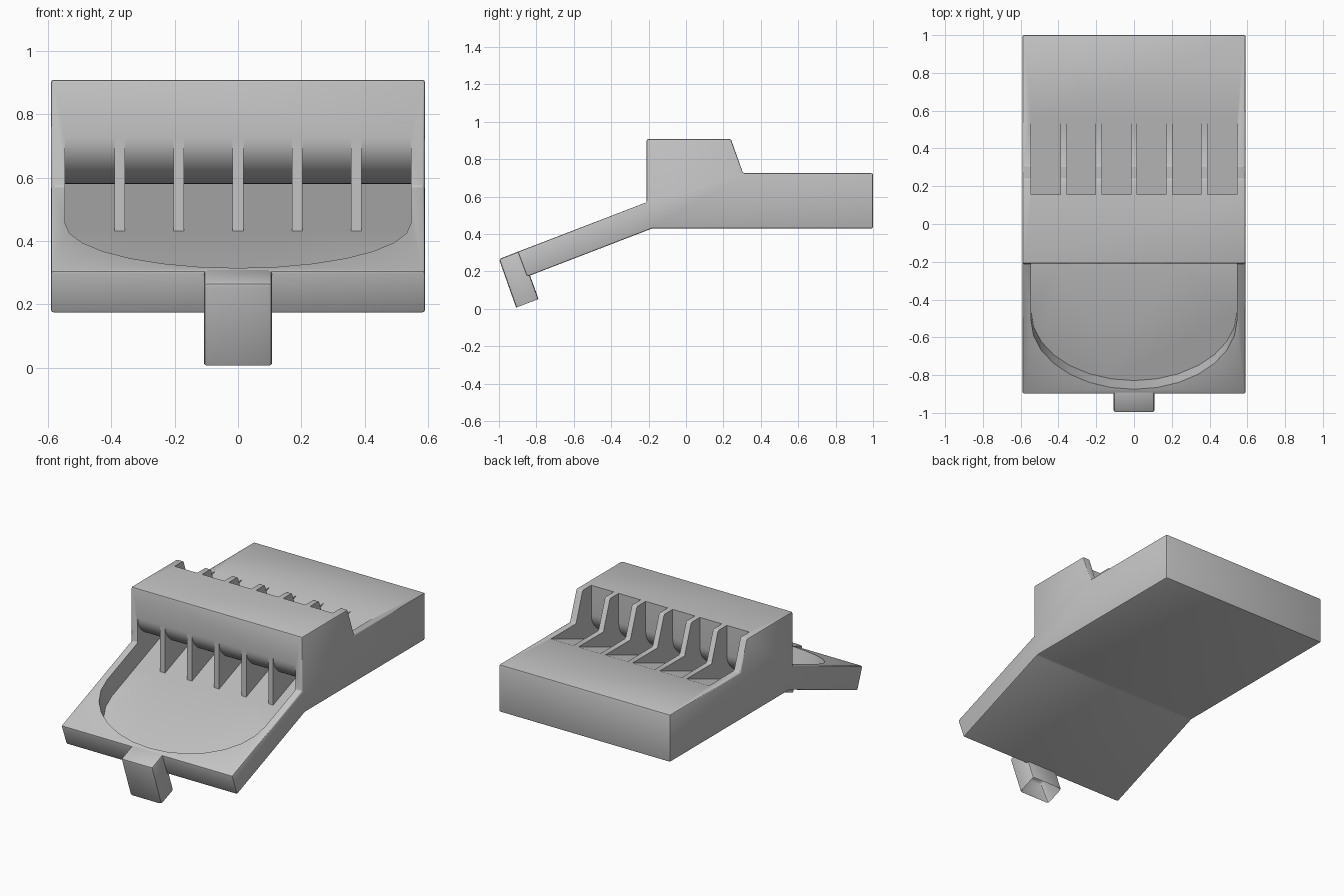
import bpy, bmesh, math
from mathutils import Vector

if "Cube" in bpy.data.objects:
    bpy.data.objects.remove(bpy.data.objects["Cube"])

SLOPE = 0.384                                   # ramp rise per unit of y
NORMAL = Vector((0, -SLOPE, 1)).normalized()    # ramp surface normal
FRONT = -0.21                                   # front wall of the bridge
INNER = 0.545                                   # half width of the tray

grey = bpy.data.materials.new("plain_grey")
grey.diffuse_color = (0.55, 0.55, 0.55, 1)
grey.use_nodes = True
grey.node_tree.nodes["Principled BSDF"].inputs["Base Color"].default_value = grey.diffuse_color


def new_object(name, bm):
    bmesh.ops.recalc_face_normals(bm, faces=bm.faces)
    mesh = bpy.data.meshes.new(name)
    bm.to_mesh(mesh)
    bm.free()
    mesh.materials.append(grey)
    obj = bpy.data.objects.new(name, mesh)
    bpy.context.collection.objects.link(obj)
    return obj


def prism(bm, lower, upper):
    """Solid between two matching loops of points."""
    a = [bm.verts.new(p) for p in lower]
    b = [bm.verts.new(p) for p in upper]
    bm.faces.new(a)
    bm.faces.new(b[::-1])
    n = len(a)
    for i in range(n):
        j = (i + 1) % n
        bm.faces.new((a[i], b[i], b[j], a[j]))


def extrude_x(bm, profile, x0, x1):
    prism(bm, [(x0, y, z) for y, z in profile], [(x1, y, z) for y, z in profile])


def apply_mod(obj, kind, **settings):
    mod = obj.modifiers.new(kind.lower(), kind)
    for key, value in settings.items():
        setattr(mod, key, value)
    bpy.ops.object.select_all(action='DESELECT')
    obj.select_set(True)
    bpy.context.view_layer.objects.active = obj
    bpy.ops.object.modifier_apply(modifier=mod.name)


def bevel(obj, width):
    apply_mod(obj, 'BEVEL', width=width, segments=2,
              limit_method='ANGLE', angle_limit=math.radians(15))


def smooth(obj):
    bpy.ops.object.select_all(action='DESELECT')
    obj.select_set(True)
    bpy.context.view_layer.objects.active = obj
    bpy.ops.object.shade_smooth_by_angle(angle=math.radians(35))


def floor_z(y):
    return 0.432 + SLOPE * (y - FRONT)


def rim_z(y):
    return 0.57 + SLOPE * (y - FRONT)


# Solid body with ramp, bridge and rear platform
bm = bmesh.new()
extrude_x(bm, [(FRONT, 0.908), (0.24, 0.908), (0.305, 0.725), (1, 0.725), (1, 0.43),
               (-0.18, 0.43), (-0.85, 0.172), (-0.90, 0.305), (FRONT, 0.57)], -0.59, 0.59)
body = new_object("tower_body", bm)
bevel(body, 0.008)

# Chute bays: sloped floor below, rounded bridge underside above, ribs left between
nose = []
for i in range(25):
    a = math.pi * i / 24
    nose.append((-0.0275 + 0.1825 * math.cos(a), 0.725 - 0.145 * math.sin(a)))
f = FRONT - 0.004
chute = [(f, floor_z(f)), (0.62, floor_z(0.62)), (0.62, 1.0), (0.155, 1.0)] + nose + [(f, 0.725)]
bm = bmesh.new()
ribs = [-0.373, -0.187, 0, 0.187, 0.373]
starts = [-INNER] + [x + 0.017 for x in ribs]
ends = [x - 0.017 for x in ribs] + [INNER]
for x0, x1 in zip(starts, ends):
    extrude_x(bm, chute, x0, x1)
bays = new_object("bay_cutter", bm)

# Rounded catch basin sunk square to the ramp surface
rim = [(INNER, FRONT)]
for i in range(15):
    a = math.pi * i / 14
    rim.append((INNER * math.cos(a), -0.51 - 0.365 * math.sin(a)))
rim.append((-INNER, FRONT))
depth = (0.57 - floor_z(FRONT)) * NORMAL.z
lower, upper = [], []
for x, y in rim:
    p = Vector((x, y, rim_z(y)))
    if y == FRONT:
        lower.append((x, y, floor_z(y)))
        upper.append((x, y, rim_z(y) + 0.1 / NORMAL.z))
    else:
        lower.append(p - NORMAL * depth)
        upper.append(p + NORMAL * 0.1)
bm = bmesh.new()
prism(bm, lower, upper)
basin = new_object("basin_cutter", bm)

for cutter in (basin, bays):
    cutter.hide_render = True
    apply_mod(body, 'BOOLEAN', operation='DIFFERENCE', solver='EXACT', object=cutter)
    bpy.data.objects.remove(cutter)
smooth(body)

# Front peg, hollowed from below
bm = bmesh.new()
extrude_x(bm, [(-1.0, 0.266), (-0.906, 0.0), (-0.786, 0.046), (-0.882, 0.312)], -0.108, 0.108)
bmesh.ops.recalc_face_normals(bm, faces=bm.faces)
bm.faces.ensure_lookup_table()
bottom = min(bm.faces, key=lambda face: face.normal.z)
bmesh.ops.inset_region(bm, faces=[bottom], thickness=0.018, depth=0)
inward = -bottom.normal.copy()
center = bottom.calc_center_median()
for v in bottom.verts:
    v.co = center + (v.co - center) * 0.6 + inward * 0.12
peg = new_object("front_peg", bm)
bevel(peg, 0.012)
smooth(peg)
